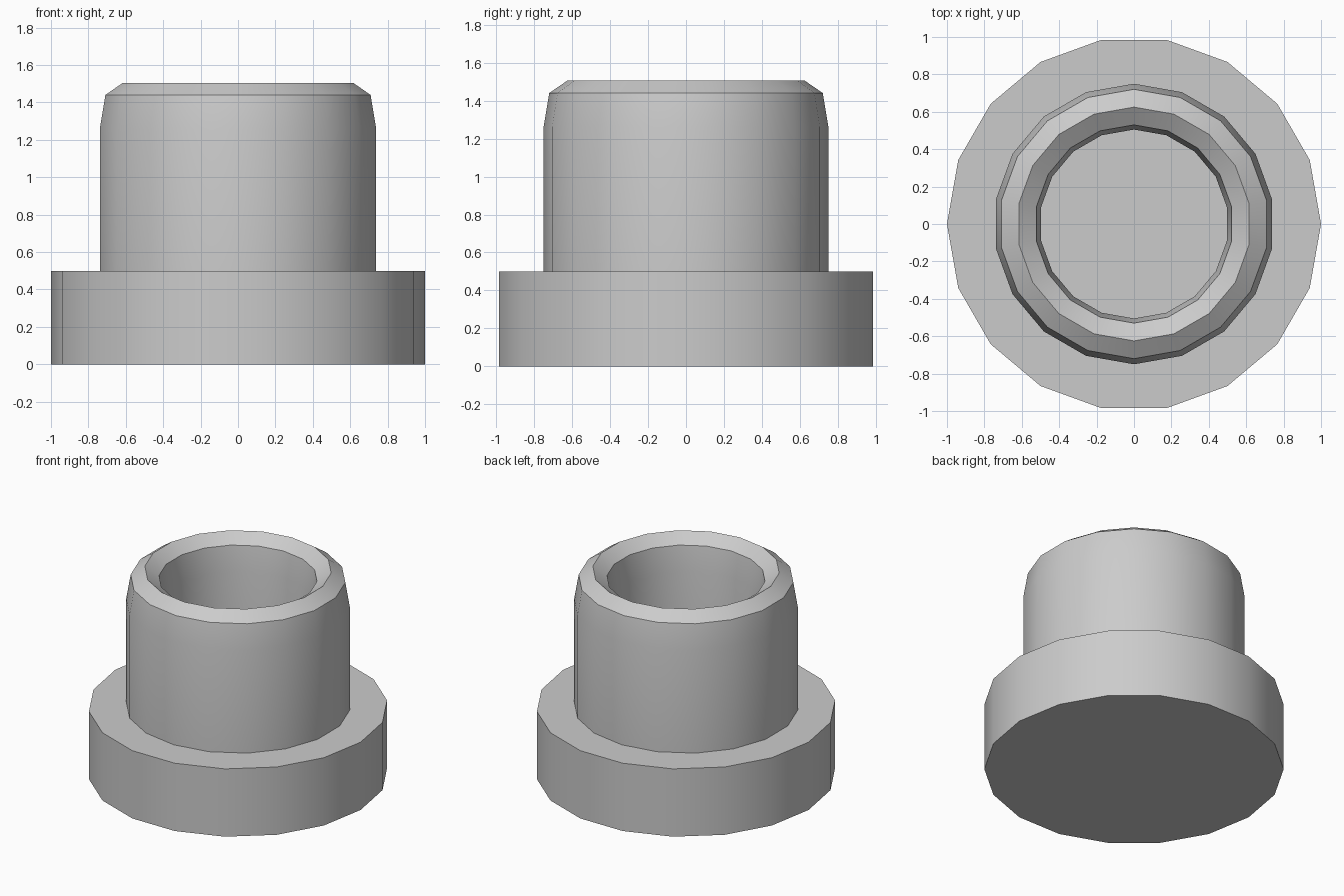
import bpy, bmesh, math

if "Cube" in bpy.data.objects:
    bpy.data.objects.remove(bpy.data.objects["Cube"])

SIDES = 18


def lathe(name, profile, start, closed_profile):
    """Revolve (radius, z) points around z; cap the ends if the profile is open."""
    bm = bmesh.new()
    rings = []
    for r, z in profile:
        angles = [start + 2 * math.pi * i / SIDES for i in range(SIDES)]
        rings.append([bm.verts.new((r * math.cos(a), r * math.sin(a), z)) for a in angles])
    pairs = list(zip(rings, rings[1:]))
    if closed_profile:
        pairs.append((rings[-1], rings[0]))
    else:
        bm.faces.new(rings[0][::-1])
        bm.faces.new(rings[-1])
    for low, high in pairs:
        for i in range(SIDES):
            j = (i + 1) % SIDES
            bm.faces.new((low[i], low[j], high[j], high[i]))
    bmesh.ops.recalc_face_normals(bm, faces=bm.faces)
    mesh = bpy.data.meshes.new(name)
    bm.to_mesh(mesh)
    bm.free()
    obj = bpy.data.objects.new(name, mesh)
    bpy.context.collection.objects.link(obj)
    bpy.ops.object.select_all(action='DESELECT')
    obj.select_set(True)
    bpy.context.view_layer.objects.active = obj
    bpy.ops.object.shade_smooth_by_angle(angle=math.radians(30))
    return obj


# Wide solid disc, a corner pointing along x
lathe("base_disc", [(1.0, 0.0), (1.0, 0.5)], 0, False)

# Hollow collar with a tapered ridge on top, a corner pointing along y
lathe("collar",
      [(0.75, 0.5), (0.75, 1.26), (0.72, 1.44), (0.625, 1.505),
       (0.53, 1.44), (0.505, 1.26), (0.505, 0.5)],
      math.pi / 2, True)
